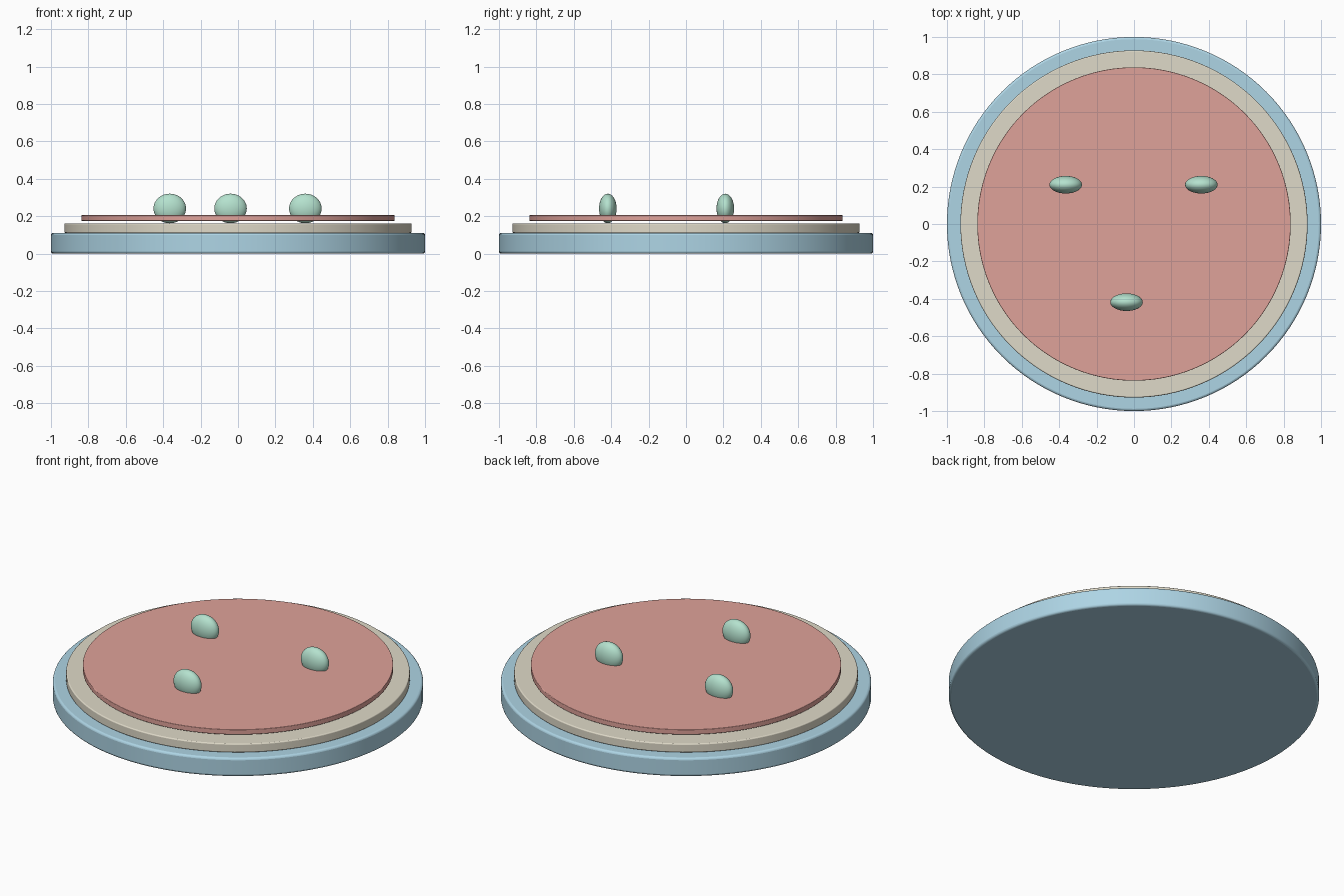
import bpy
import math

if "Cube" in bpy.data.objects:
    bpy.data.objects.remove(bpy.data.objects["Cube"])


def material(name, rgb):
    m = bpy.data.materials.new(name)
    m.diffuse_color = (*rgb, 1)
    m.use_nodes = True
    m.node_tree.nodes["Principled BSDF"].inputs["Base Color"].default_value = m.diffuse_color
    return m


def disc(name, radius, z0, z1, bevel, mat):
    bpy.ops.mesh.primitive_cylinder_add(vertices=128, radius=radius, depth=z1 - z0,
                                        location=(0, 0, (z0 + z1) / 2))
    ob = bpy.context.object
    ob.name = name
    ob.data.materials.append(mat)
    mod = ob.modifiers.new("rounded_rim", 'BEVEL')
    mod.width = bevel
    mod.segments = 3
    mod.limit_method = 'ANGLE'
    bpy.ops.object.shade_smooth_by_angle(angle=math.radians(35))
    return ob


blue = material("blue", (0.42, 0.66, 0.78))
cream = material("cream", (0.74, 0.70, 0.58))
red = material("red", (0.74, 0.36, 0.32))
mint = material("mint", (0.46, 0.76, 0.62))

# stacked discs; the top one hovers slightly above the middle
disc("base_disc", 1.0, 0.0, 0.11, 0.012, blue)
disc("middle_disc", 0.928, 0.11, 0.162, 0.006, cream)
disc("top_disc", 0.838, 0.175, 0.205, 0.003, red)

# three flattened knobs sunk through the top disc
for i, (x, y) in enumerate([(-0.365, 0.21), (0.36, 0.21), (-0.04, -0.418)]):
    bpy.ops.mesh.primitive_uv_sphere_add(segments=48, ring_count=24, radius=1,
                                         location=(x, y, 0.241))
    knob = bpy.context.object
    knob.name = f"knob_{i + 1}"
    knob.scale = (0.087, 0.047, 0.079)
    knob.data.materials.append(mint)
    bpy.ops.object.shade_smooth()
